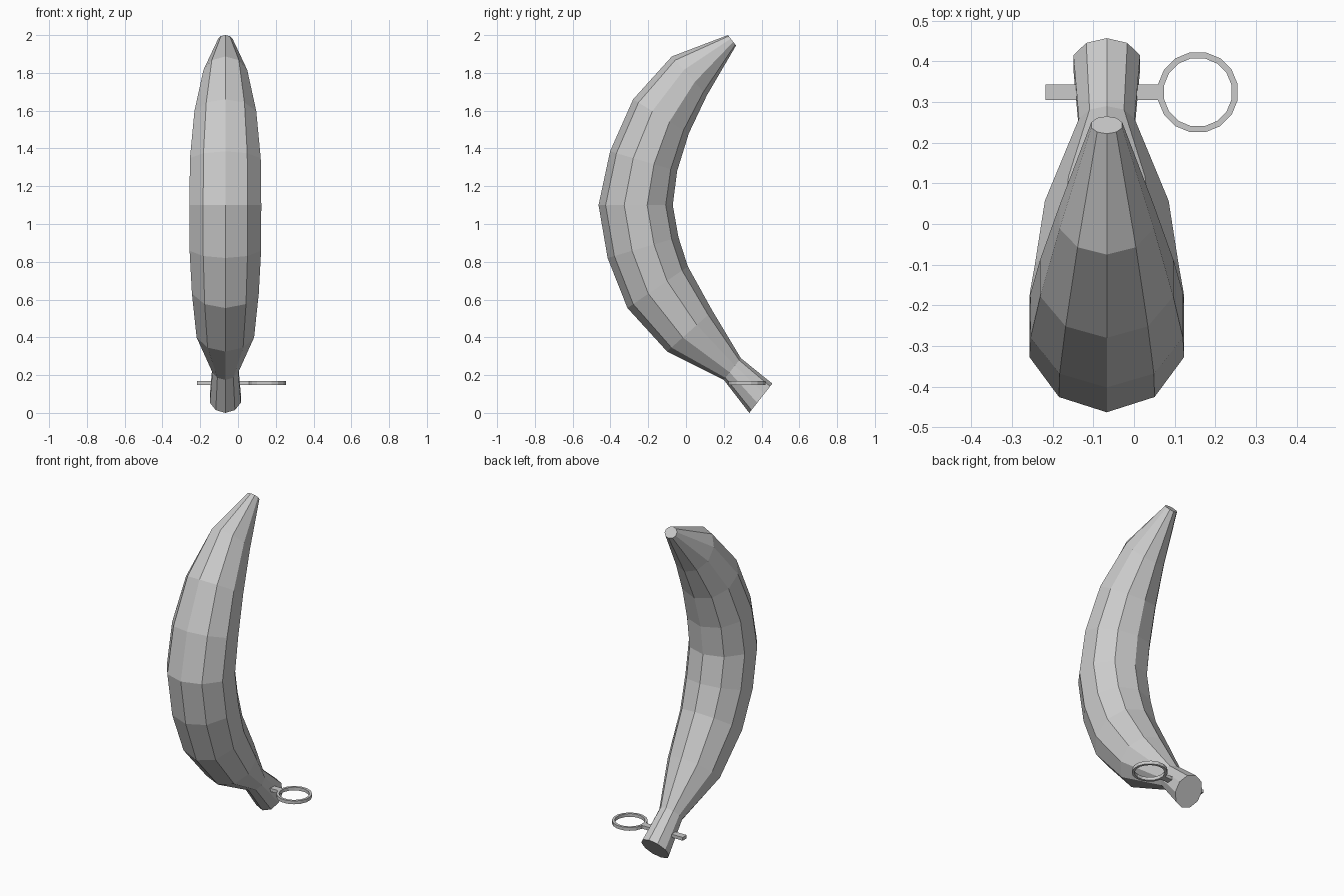
import bpy
import bmesh
from math import sin, cos, pi

cube = bpy.data.objects.get("Cube")
if cube:
    bpy.data.objects.remove(cube, do_unlink=True)

# One flat grey for everything
grey = bpy.data.materials.new("light grey")
grey.use_nodes = True
grey.diffuse_color = (0.6, 0.6, 0.6, 1)
grey.node_tree.nodes["Principled BSDF"].inputs["Base Color"].default_value = (0.6, 0.6, 0.6, 1)


def make_object(name, bm):
    bmesh.ops.recalc_face_normals(bm, faces=bm.faces)
    mesh = bpy.data.meshes.new(name)
    bm.to_mesh(mesh)
    bm.free()
    mesh.materials.append(grey)
    obj = bpy.data.objects.new(name, mesh)
    bpy.context.collection.objects.link(obj)
    return obj


def loft(bm, rings, closed=False):
    """Skin quads between neighbouring rings of vertices."""
    count = len(rings[0])
    pairs = list(zip(rings, rings[1:]))
    if closed:
        pairs.append((rings[-1], rings[0]))
    for a, b in pairs:
        for i in range(count):
            j = (i + 1) % count
            bm.faces.new((a[i], a[j], b[j], b[i]))


# Banana body: each section gives front (y, z), back (y, z) and radius across x
BODY_X, SIDES = -0.067, 10
sections = [
    ((0.335, 0.0), (0.457, 0.155), 0.086),
    ((0.20, 0.175), (0.29, 0.29), 0.072),
    ((-0.10, 0.325), (0.14, 0.54), 0.16),
    ((-0.31, 0.555), (0.01, 0.775), 0.186),
    ((-0.415, 0.82), (-0.04, 0.93), 0.199),
    ((-0.463, 1.10), (-0.07, 1.10), 0.20),
    ((-0.402, 1.385), (-0.047, 1.28), 0.197),
    ((-0.28, 1.66), (0.015, 1.48), 0.172),
    ((-0.075, 1.887), (0.11, 1.68), 0.122),
    ((0.222, 2.0), (0.265, 1.945), 0.04),
]
bm = bmesh.new()
rings = []
for front, back, radius in sections:
    ring = []
    for i in range(SIDES):
        a = 2 * pi * i / SIDES
        t = (1 - cos(a)) / 2
        ring.append(bm.verts.new((BODY_X + radius * sin(a),
                                  front[0] + (back[0] - front[0]) * t,
                                  front[1] + (back[1] - front[1]) * t)))
    rings.append(ring)
loft(bm, rings)
bm.faces.new(rings[0])
bm.faces.new(rings[-1])
make_object("banana_body", bm)

# Pull ring, with its pin drawn out of the facet that faces the body
CX, CY, SEGMENTS = 0.157, 0.324, 16
Z_LOW, Z_HIGH = 0.148, 0.168
bm = bmesh.new()
rings = []
for i in range(SEGMENTS):
    a = 2 * pi * (i + 0.5) / SEGMENTS
    rings.append([bm.verts.new((CX + r * cos(a), CY + r * sin(a), z))
                  for r, z in ((0.1, Z_LOW), (0.1, Z_HIGH), (0.085, Z_HIGH), (0.085, Z_LOW))])
loft(bm, rings, closed=True)
facet = min(bm.faces, key=lambda f: f.calc_center_median().x)
pin = bmesh.ops.extrude_discrete_faces(bm, faces=[facet])["faces"][0]
for v in pin.verts:
    v.co.x = -0.218
make_object("pull_ring_and_pin", bm)
